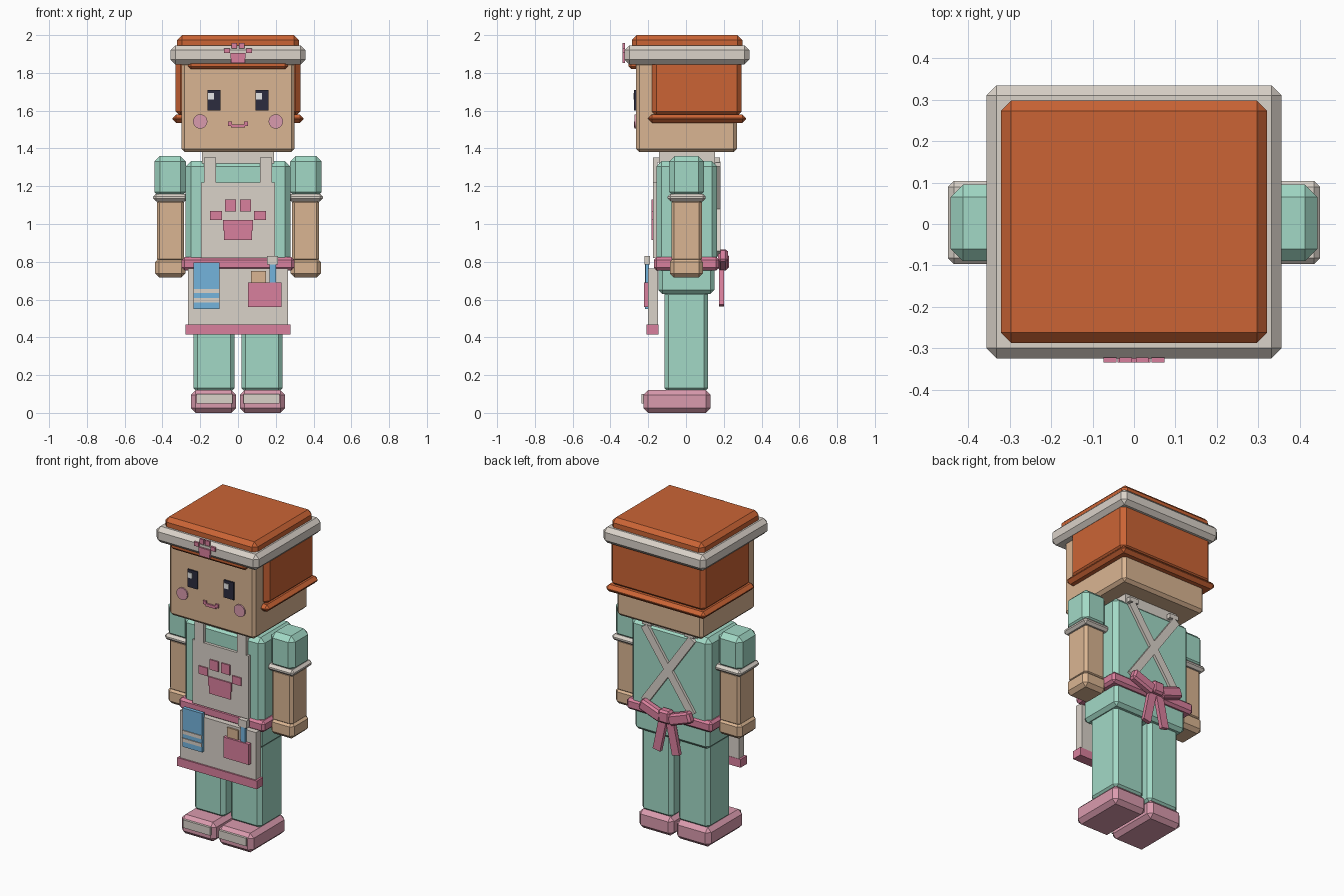
import bpy
import bmesh
from math import radians
from mathutils import Matrix, Vector

default_cube = bpy.data.objects.get("Cube")
if default_cube:
    bpy.data.objects.remove(default_cube, do_unlink=True)


def to_linear(value):
    value /= 255
    return value / 12.92 if value <= 0.04 else ((value + 0.055) / 1.055) ** 2.4


def make_material(name, hex_code):
    colour = [to_linear(channel) for channel in bytes.fromhex(hex_code)] + [1]
    material = bpy.data.materials.new(name)
    material.use_nodes = True
    material.diffuse_color = colour
    shader = material.node_tree.nodes["Principled BSDF"]
    shader.inputs["Base Color"].default_value = colour
    shader.inputs["Roughness"].default_value = 0.8
    return material


hair = make_material("orange hair", "CB6435")
skin = make_material("warm skin", "DAB592")
teal = make_material("mint cloth", "A2D9C6")
cream = make_material("cream cloth", "DAD2C9")
pink = make_material("rose pink", "D9809D")
blush = make_material("soft pink", "DA9BAE")
blue = make_material("towel blue", "74B4DC")
dark = make_material("dark navy", "2C2C3E")
white = make_material("eye white", "F0F0F0")


def finish(name, material, mesh_data):
    mesh = bpy.data.meshes.new(name)
    mesh_data.to_mesh(mesh)
    mesh_data.free()
    mesh.materials.append(material)
    part = bpy.data.objects.new(name, mesh)
    bpy.context.collection.objects.link(part)
    return part


def box(name, material, x, y, z, bevel=0, tilt=0):
    """Chamfered box; a single x value means a symmetric half width."""
    if not isinstance(x, tuple):
        x = (-x, x)
    spans = (x, y, z)
    size = [abs(high - low) for low, high in spans]
    centre = Vector([(low + high) / 2 for low, high in spans])
    mesh_data = bmesh.new()
    bmesh.ops.create_cube(mesh_data, size=1, matrix=Matrix.Diagonal(size + [1]))
    if bevel:
        bmesh.ops.bevel(mesh_data, geom=mesh_data.edges[:], offset=bevel,
                        segments=1, affect='EDGES', profile=0.5)
    part = finish(name, material, mesh_data)
    part.location = centre
    part.rotation_euler.y = radians(tilt)
    return part


def pair(name, material, x, y, z, bevel=0, tilt=0):
    """A box and its mirror image on the other side."""
    for side, sign in (("left", 1), ("right", -1)):
        span = tuple(sorted((sign * x[0], sign * x[1])))
        box(side + "_" + name, material, span, y, z, bevel, sign * tilt)


def paw(name, front, base, scale):
    """Blocky paw made from a stepped pad and four toes."""
    depth = (front, front + 0.012)

    def span(low, high):
        return low * scale, high * scale

    def height(low, high):
        return base + low * scale, base + high * scale

    box(name + "_pad_top", pink, 0.08 * scale, depth, height(0.05, 0.105))
    box(name + "_pad_bottom", pink, 0.075 * scale, depth, height(0, 0.05))
    pair(name + "_outer_toe", pink, span(0.085, 0.148), depth, height(0.105, 0.155))
    pair(name + "_inner_toe", pink, span(0.01, 0.07), depth, height(0.152, 0.215))


# Shoes and legs
pair("shoe", blush, x=(0.01, 0.25), y=(-0.225, 0.13), z=(0, 0.12), bevel=0.025)
pair("toe_cap", cream, x=(0.03, 0.22), y=(-0.235, -0.22), z=(0.05, 0.1))
pair("leg", teal, x=(0.018, 0.236), y=(-0.115, 0.117), z=(0.11, 0.65), bevel=0.022)

# Body
box("hips", teal, x=0.26, y=(-0.145, 0.15), z=(0.63, 0.79), bevel=0.02)
box("torso", teal, x=0.277, y=(-0.157, 0.165), z=(0.77, 1.333), bevel=0.028)
box("collar", cream, x=0.19, y=(-0.143, 0.153), z=(1.3, 1.39))
box("belt", pink, x=0.298, y=(-0.17, 0.175), z=(0.755, 0.825), bevel=0.015)

# Arms
pair("sleeve", teal, x=(0.275, 0.443), y=(-0.09, 0.095), z=(1.14, 1.36), bevel=0.03)
pair("cuff", cream, x=(0.265, 0.45), y=(-0.097, 0.104), z=(1.12, 1.16), bevel=0.015)
pair("forearm", skin, x=(0.285, 0.43), y=(-0.078, 0.084), z=(0.8, 1.13), bevel=0.015)
pair("hand", skin, x=(0.277, 0.44), y=(-0.086, 0.09), z=(0.717, 0.82), bevel=0.022)

# Apron front and shoulder straps
box("apron_bib", cream, x=0.196, y=(-0.175, -0.15), z=(0.82, 1.22))
pair("front_strap", cream, x=(0.117, 0.18), y=(-0.175, -0.15), z=(1.2, 1.353))
pair("shoulder_strap", cream, x=(0.117, 0.18), y=(-0.175, 0.18), z=(1.325, 1.353))
box("apron_skirt", cream, x=0.265, y=(-0.2, -0.148), z=(0.465, 0.765))
box("apron_hem", pink, x=0.278, y=(-0.21, -0.146), z=(0.415, 0.467))
paw("bib_paw", front=-0.183, base=0.915, scale=1)

# Crossed straps on the back
for name, angle in (("back_strap_a", 35), ("back_strap_b", -35)):
    box(name, cream, x=0.025, y=(0.155, 0.182), z=(0.79, 1.37), tilt=angle)

# Bow and tails
pair("bow_loop", pink, x=(0.02, 0.18), y=(0.17, 0.222), z=(0.775, 0.845),
     bevel=0.012, tilt=-20)
box("bow_knot", pink, x=0.04, y=(0.17, 0.228), z=(0.76, 0.84), bevel=0.012)
pair("bow_tail", pink, x=(0.018, 0.07), y=(0.175, 0.2), z=(0.565, 0.79), tilt=-12)

# Towel, pocket and tools
towel = (-0.235, -0.098)
box("towel", blue, towel, y=(-0.218, -0.195), z=(0.55, 0.795))
for height in (0.585, 0.634):
    box("towel_stripe", cream, towel, y=(-0.223, -0.215), z=(height, height + 0.022))
box("pocket", pink, x=(0.053, 0.23), y=(-0.222, -0.195), z=(0.56, 0.69))
box("card", skin, x=(0.07, 0.148), y=(-0.21, -0.195), z=(0.66, 0.75))
box("brush_handle", blue, x=(0.168, 0.2), y=(-0.215, -0.195), z=(0.66, 0.79))
box("brush_head", cream, x=(0.154, 0.212), y=(-0.22, -0.19), z=(0.785, 0.83))

# Head and hair
box("head", skin, x=0.3, y=(-0.265, 0.27), z=(1.38, 1.86), bevel=0.018)
box("hair_shell", hair, x=0.33, y=(-0.18, 0.295), z=(1.57, 1.87), bevel=0.025)
box("hair_rim", hair, x=0.347, y=(-0.2, 0.318), z=(1.535, 1.58), bevel=0.02)
box("fringe", hair, x=0.265, y=(-0.305, -0.25), z=(1.82, 1.87), bevel=0.015)
box("hair_top", hair, x=0.322, y=(-0.287, 0.298), z=(1.87, 2), bevel=0.025)
box("headband", cream, x=0.357, y=(-0.325, 0.335), z=(1.845, 1.945), bevel=0.025)
paw("headband_paw", front=-0.335, base=1.852, scale=0.5)

# Face
pair("eye", dark, x=(0.092, 0.162), y=(-0.274, -0.265), z=(1.6, 1.71))
for left_edge in (-0.158, 0.096):
    box("eye_glint", white, x=(left_edge, left_edge + 0.032),
        y=(-0.278, -0.273), z=(1.66, 1.693))
box("mouth", pink, x=0.036, y=(-0.274, -0.265), z=(1.51, 1.528))
pair("mouth_corner", pink, x=(0.032, 0.053), y=(-0.274, -0.265), z=(1.52, 1.542))
for side, sign in (("left", 1), ("right", -1)):
    disc = bmesh.new()
    bmesh.ops.create_cone(disc, cap_ends=True, segments=20, radius1=0.038,
                          radius2=0.038, depth=0.009)
    cheek = finish(side + "_cheek", blush, disc)
    cheek.rotation_euler.x = radians(90)
    cheek.location = (sign * 0.2, -0.269, 1.543)
